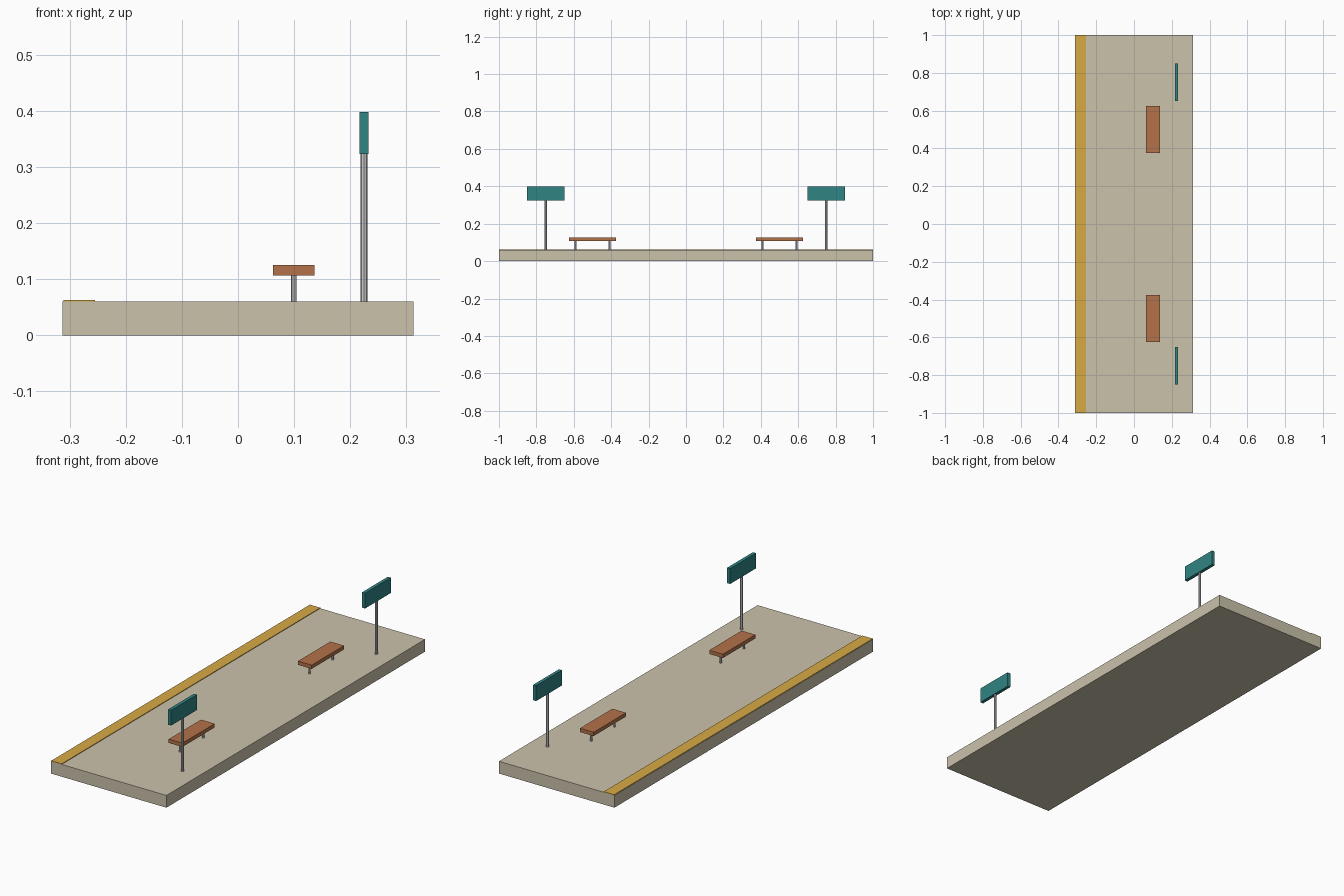
import bpy
from math import pi

if "Cube" in bpy.data.objects:
    bpy.data.objects.remove(bpy.data.objects["Cube"])


def material(name, rgb):
    m = bpy.data.materials.new(name)
    m.diffuse_color = (*rgb, 1)
    m.use_nodes = True
    m.node_tree.nodes["Principled BSDF"].inputs["Base Color"].default_value = m.diffuse_color
    return m


stone = material("stone", (0.60, 0.54, 0.41))
yellow = material("yellow", (0.68, 0.40, 0.06))
wood = material("wood", (0.45, 0.17, 0.07))
teal = material("teal", (0.03, 0.23, 0.23))


def box(name, lo, hi, mat):
    bpy.ops.mesh.primitive_cube_add(size=1, location=[(a + b) / 2 for a, b in zip(lo, hi)])
    ob = bpy.context.object
    ob.name = name
    ob.scale = [b - a for a, b in zip(lo, hi)]
    bpy.ops.object.transform_apply(location=False, rotation=False, scale=True)
    ob.data.materials.append(mat)
    return ob


def rod(name, x, y, z0, z1, r):
    bpy.ops.mesh.primitive_cylinder_add(vertices=8, radius=r, depth=z1 - z0,
                                        location=(x, y, (z0 + z1) / 2))
    bpy.context.object.name = name


TOP = 0.06

# Platform slab and raised safety strip along one edge
box("platform_slab", (-0.3125, -1, 0), (0.3125, 1, TOP), stone)
box("safety_strip", (-0.311, -1, TOP), (-0.2545, 1, TOP + 0.003), yellow)

for side, label in ((-1, "front"), (1, "back")):
    # Bench: plank seat on two round legs
    yb = side * 0.5
    box(f"{label}_bench_seat", (0.0625, yb - 0.125, 0.107), (0.1365, yb + 0.125, 0.1255), wood)
    for i, dy in enumerate((-0.09, 0.09)):
        rod(f"{label}_bench_leg_{i + 1}", 0.0995, yb + dy, TOP, 0.107, 0.005)

    # Sign: flat board on a slim post
    ys = side * 0.75
    rod(f"{label}_sign_post", 0.2245, ys, TOP, 0.324, 0.0065)
    box(f"{label}_sign_board", (0.2163, ys - 0.1, 0.323), (0.2328, ys + 0.1, 0.398), teal)
